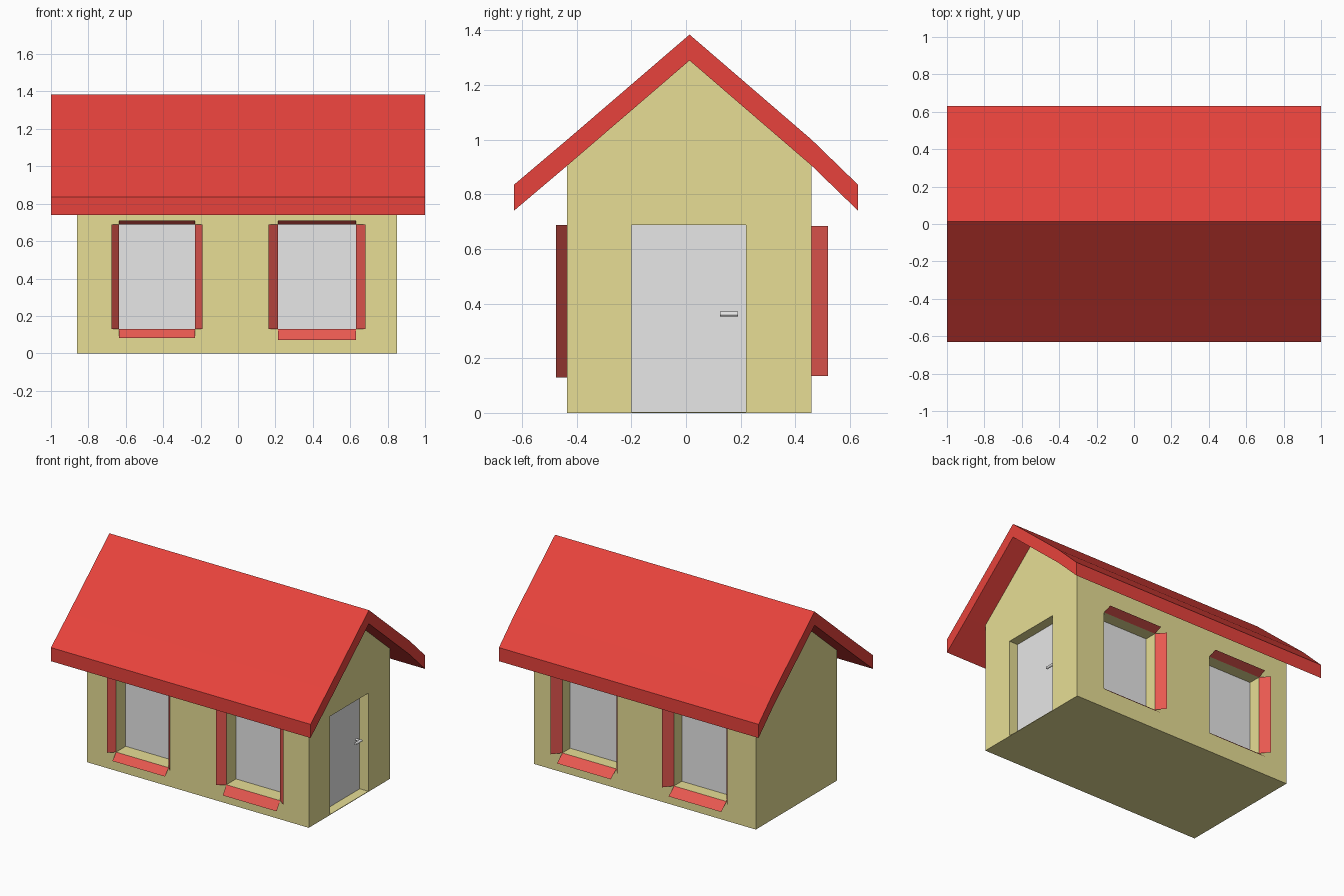
import bpy, bmesh
from mathutils import Vector

if "Cube" in bpy.data.objects:
    bpy.data.objects.remove(bpy.data.objects["Cube"], do_unlink=True)


def material(name, rgb):
    m = bpy.data.materials.new(name)
    m.use_nodes = True
    m.diffuse_color = (*rgb, 1)
    m.node_tree.nodes["Principled BSDF"].inputs["Base Color"].default_value = (*rgb, 1)
    return m


ROOF = material("roof_red", (0.8, 0.055, 0.045))
TRIM = material("trim_red", (0.8, 0.098, 0.08))
WALL = material("wall_yellow", (0.8, 0.73, 0.3))
GREY = material("light_grey", (0.8, 0.8, 0.8))


def finish(name, bm, mat, recalc=True):
    if recalc:
        bmesh.ops.recalc_face_normals(bm, faces=bm.faces)
    me = bpy.data.meshes.new(name)
    bm.to_mesh(me)
    bm.free()
    me.materials.append(mat)
    ob = bpy.data.objects.new(name, me)
    bpy.context.collection.objects.link(ob)
    return ob


def prism(name, profile, x0, x1, mat):
    """Extrude a (y, z) profile along x."""
    bm = bmesh.new()
    face = bm.faces.new([bm.verts.new((x0, y, z)) for y, z in profile])
    ext = bmesh.ops.extrude_face_region(bm, geom=[face])
    moved = [v for v in ext["geom"] if isinstance(v, bmesh.types.BMVert)]
    bmesh.ops.translate(bm, verts=moved, vec=(x1 - x0, 0, 0))
    return finish(name, bm, mat)


def box(name, lo, hi, mat):
    bm = bmesh.new()
    bmesh.ops.create_cube(bm, size=1)
    lo, hi = Vector(lo), Vector(hi)
    bmesh.ops.scale(bm, verts=bm.verts, vec=hi - lo)
    bmesh.ops.translate(bm, verts=bm.verts, vec=(lo + hi) / 2)
    return finish(name, bm, mat)


def cut(target, lo, hi):
    """Cut a box-shaped recess and discard the cutter."""
    cutter = box("cutter", lo, hi, WALL)
    cutter.hide_render = True
    mod = target.modifiers.new("recess", "BOOLEAN")
    mod.operation, mod.solver, mod.object = "DIFFERENCE", "EXACT", cutter
    bpy.context.view_layer.objects.active = target
    bpy.ops.object.modifier_apply(modifier=mod.name)
    bpy.data.objects.remove(cutter, do_unlink=True)


# House body with gable ends
FRONT, BACK, LEFT, RIDGE = -0.435, 0.46, 0.85, 0.013
walls = prism("walls", [(FRONT, 0), (BACK, 0), (BACK, 0.905), (RIDGE, 1.29), (FRONT, 0.905)],
              -0.86, LEFT, WALL)

# Overhanging roof slab
top = [(-0.63, 0.835), (FRONT, 1.0), (RIDGE, 1.385), (BACK, 1.0), (0.63, 0.835)]
under = [(y, z - 0.095) for y, z in reversed(top)]
prism("roof", top + under, -1, 1, ROOF)

# Recessed door
DOOR_X = 0.78
cut(walls, (DOOR_X, -0.2, 0.004), (LEFT + 0.1, 0.22, 0.687))
box("door", (DOOR_X - 0.004, -0.2, 0.004), (DOOR_X + 0.004, 0.22, 0.687), GREY)


# Door handle: spindle and lever
def rod(name, centre, radius, length, axis):
    bm = bmesh.new()
    bmesh.ops.create_cone(bm, cap_ends=True, segments=12, radius1=radius,
                          radius2=radius, depth=length)
    turn = Vector((0, 0, 1)).rotation_difference(Vector(axis)).to_matrix()
    bmesh.ops.rotate(bm, verts=bm.verts, matrix=turn)
    bmesh.ops.translate(bm, verts=bm.verts, vec=centre)
    return finish(name, bm, GREY)


rod("handle_spindle", (DOOR_X + 0.02, 0.18, 0.362), 0.007, 0.04, (1, 0, 0))
rod("handle_lever", (DOOR_X + 0.037, 0.157, 0.362), 0.009, 0.065, (0, 1, 0))


# Windows: recess, pane and four flared sheet trims
def window(name, x0, x1, z0, z1, wall_y, out, depth, side, drop):
    s = -1 if wall_y < 0 else 1
    inner_y = wall_y - s * depth
    near, far = sorted((inner_y, wall_y + s * 0.1))
    cut(walls, (x0, near, z0), (x1, far, z1))
    box(name + "_pane", (x0, inner_y - 0.004, z0), (x1, inner_y + 0.004, z1), GREY)

    inner = [(x0, z0), (x1, z0), (x1, z1), (x0, z1)]
    flares = [(0, -drop), (side, 0), (0, 0.023), (-side, 0)]
    bm = bmesh.new()
    for i, (dx, dz) in enumerate(flares):
        a, b = inner[i], inner[(i + 1) % 4]
        rim = [(a[0], wall_y, a[1]), (b[0], wall_y, b[1])]
        lip = [(x + dx, wall_y + s * out, z + dz) for x, _, z in reversed(rim)]
        face = bm.faces.new([bm.verts.new(p) for p in rim + lip])
        face.normal_update()
        if face.normal.y * s < 0:
            face.normal_flip()
    finish(name + "_trim", bm, TRIM, recalc=False)


for label, x0, x1, side in (("right", -0.635, -0.23, 0.04), ("left", 0.215, 0.63, 0.052)):
    window("front_" + label + "_window", x0, x1, 0.13, 0.688, FRONT, 0.04, 0.11, side, side + 0.007)
    window("back_" + label + "_window", x0, x1, 0.135, 0.685, BACK, 0.06, 0.09, 0.05, 0.05)
